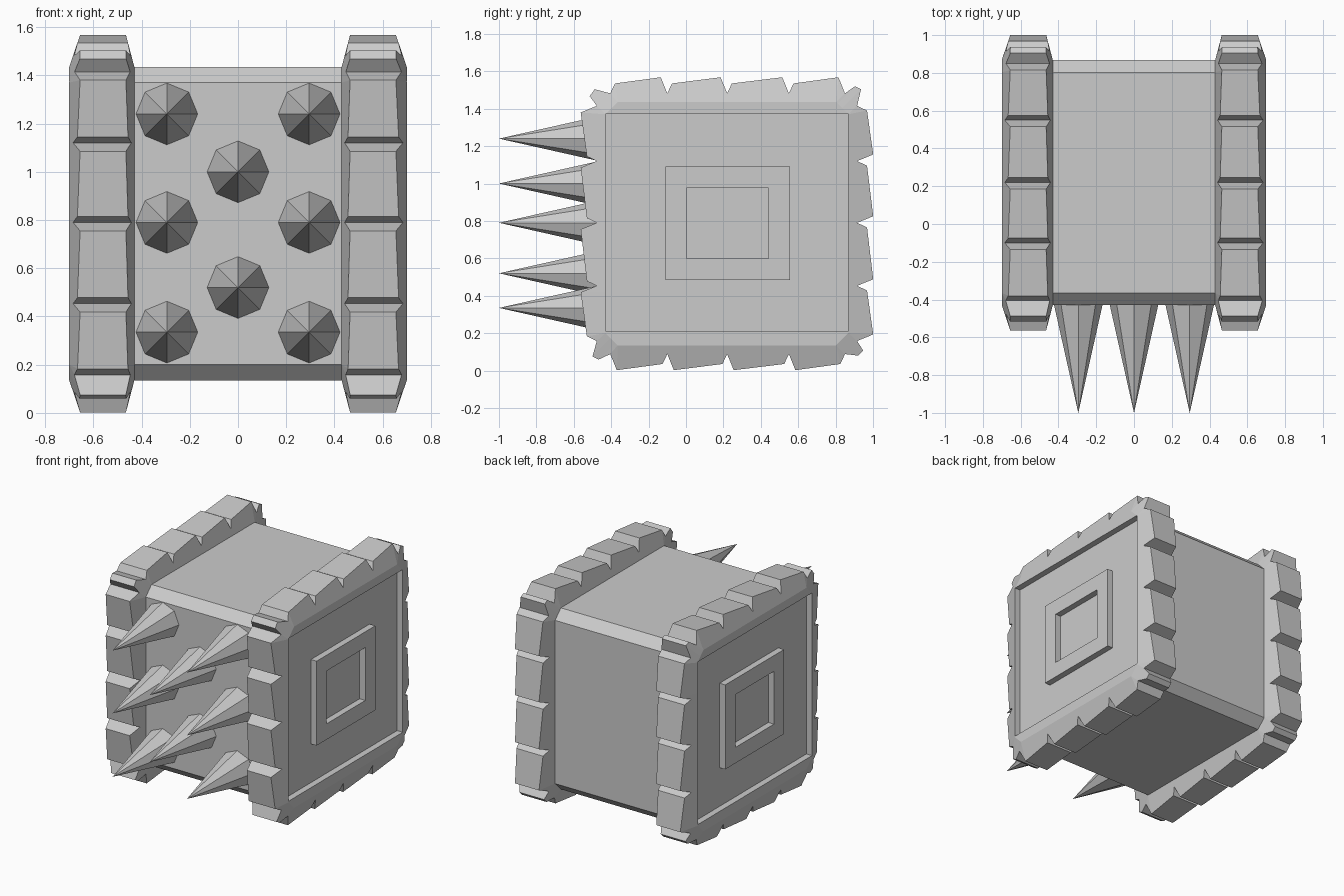
import bpy, bmesh, math
from mathutils import Vector, Matrix
from mathutils.geometry import intersect_point_line

if "Cube" in bpy.data.objects:
    bpy.data.objects.remove(bpy.data.objects["Cube"])

Y0, Y1, Z0, Z1, C = -0.43, 0.868, 0.135, 1.435, 0.065
OCT = [(Y0, Z1 - C), (Y0 + C, Z1), (Y1 - C, Z1), (Y1, Z1 - C),
       (Y1, Z0 + C), (Y1 - C, Z0), (Y0 + C, Z0), (Y0, Z0 + C)]


def finish(name, bm, mirror=False):
    bmesh.ops.remove_doubles(bm, verts=bm.verts, dist=1e-5)
    bmesh.ops.recalc_face_normals(bm, faces=bm.faces)
    me = bpy.data.meshes.new(name)
    bm.to_mesh(me)
    bm.free()
    ob = bpy.data.objects.new(name, me)
    bpy.context.collection.objects.link(ob)
    if mirror:
        add_mirror(ob)
    return ob


def add_mirror(ob):
    ob.modifiers.new("mirror", 'MIRROR').use_axis[0] = True


def add_loops(bm, loops):
    """Skin a stack of closed loops and cap both ends."""
    rings = [[bm.verts.new(p) for p in lp] for lp in loops]
    for a, b in zip(rings, rings[1:]):
        for i in range(len(a)):
            j = (i + 1) % len(a)
            bm.faces.new((a[i], a[j], b[j], b[i]))
    bm.faces.new(rings[0])
    bm.faces.new(rings[-1])


def add_box(bm, lo, hi):
    lo, hi = Vector(lo), Vector(hi)
    mat = Matrix.Translation((lo + hi) / 2) @ Matrix.Diagonal((*(hi - lo), 1))
    return bmesh.ops.create_cube(bm, size=1, matrix=mat)["verts"]


# chamfered central block
bm = bmesh.new()
add_loops(bm, [[(x, y, z) for y, z in OCT] for x in (-0.43, 0.43)])
finish("body", bm)


# saw-tooth outline of one side, running between its grooves
def teeth(grooves, rim, out, vertical):
    step = 1 if grooves[-1] > grooves[0] else -1
    pts = []
    for i, g in enumerate(grooves):
        if i:
            pts.append((g - step * 0.035, rim + out * 0.133))
        pts.append((g, rim + out * 0.047))
        if i < len(grooves) - 1:
            pts.append((g + step * 0.025, rim + out * 0.1))
    return [(b, a) for a, b in pts] if vertical else pts


ys, zs = [-0.405, -0.10, 0.22, 0.55, 0.85], [0.158, 0.453, 0.79, 1.12, 1.415]
outline = teeth(ys, Z1, 1, False) + [(0.904, 1.52), (0.936, 1.504)]
outline += teeth(zs[::-1], Y1, 1, True) + [(0.947, 0.107), (0.92, 0.08)]
outline += teeth(ys[::-1], Z0, -1, False) + [(-0.467, 0.059), (-0.5, 0.075)]
outline += teeth(zs, Y0, -1, True) + [(-0.515, 1.467), (-0.488, 1.504)]


def rim_point(p):
    best = None
    for i in range(8):
        a, b = Vector((*OCT[i], 0)), Vector((*OCT[(i + 1) % 8], 0))
        q, t = intersect_point_line(Vector((*p, 0)), a, b)
        q = a.lerp(b, min(max(t, 0), 1))
        d = (q - Vector((*p, 0))).length
        if best is None or d < best[0]:
            best = (d, q)
    return best


# toothed side wheels, tapering outward from the octagonal rim
near = [rim_point(p) for p in outline]
bm = bmesh.new()
rings = []
for x, slope in ((0.43, 0.035), (0.70, -0.045)):
    rim = [(x, q.x, q.y) for d, q in near]
    top = [(x + slope * min(d / 0.133, 1), *p) for (d, q), p in zip(near, outline)]
    rings += [rim, top] if slope > 0 else [top, rim]
# skin and cap: the caps are the octagons themselves
vr = [[bm.verts.new(p) for p in r] for r in rings]
for a, b in zip(vr, vr[1:]):
    for i in range(len(a)):
        j = (i + 1) % len(a)
        bm.faces.new((a[i], a[j], b[j], b[i]))
bmesh.ops.remove_doubles(bm, verts=bm.verts, dist=1e-5)
bmesh.ops.holes_fill(bm, edges=[e for e in bm.edges if e.is_boundary], sides=0)
wheel = finish("toothed_side", bm)

# recessed side panel
bm = bmesh.new()
add_box(bm, (0.655, Y0 + 0.002, 0.208), (0.8, Y1 - 0.002, 1.374))
cutter = finish("panel_cutter", bm)
cutter.hide_render = True
cutter.hide_set(True)
cut = wheel.modifiers.new("panel", 'BOOLEAN')
cut.operation, cut.object, cut.solver = 'DIFFERENCE', cutter, 'EXACT'
add_mirror(wheel)

# raised square plate with a sunken middle
bm = bmesh.new()
add_box(bm, (0.64, -0.11, 0.485), (0.70, 0.555, 1.09))
face = max(bm.faces, key=lambda f: f.calc_center_median().x)
bmesh.ops.inset_region(bm, faces=[face], thickness=0.16)
inner = bmesh.ops.extrude_face_region(bm, geom=[face])["geom"]
bmesh.ops.translate(bm, vec=(-0.045, 0, 0),
                    verts=[v for v in inner if isinstance(v, bmesh.types.BMVert)])
if face.is_valid:
    bmesh.ops.delete(bm, geom=[face], context='FACES_ONLY')
finish("side_plate", bm, mirror=True)

# eight-sided front spikes
spots = [(x, z) for x in (-0.295, 0.295) for z in (0.335, 0.79, 1.24)]
bm = bmesh.new()
for x, z in spots + [(0, 0.52), (0, 1.0)]:
    mat = Matrix.Translation((x, -0.715, z)) @ Matrix.Rotation(math.pi / 2, 4, 'X')
    bmesh.ops.create_cone(bm, segments=8, radius1=0.128, radius2=0, depth=0.57,
                          cap_ends=True, matrix=mat)
finish("front_spikes", bm)
